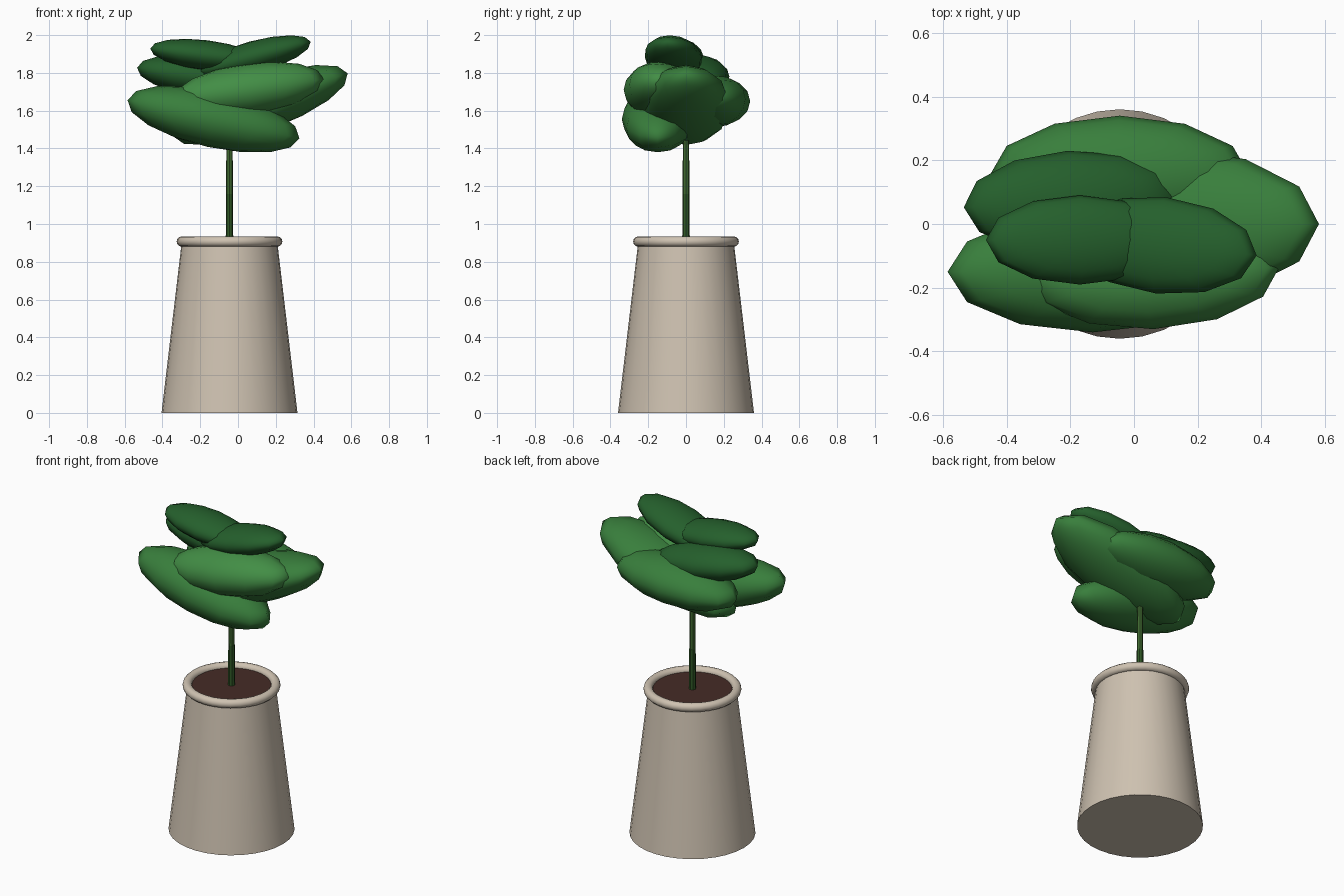
import bpy
from math import radians

if "Cube" in bpy.data.objects:
    bpy.data.objects.remove(bpy.data.objects["Cube"])

CX = -0.045  # pot axis


def material(name, rgb):
    m = bpy.data.materials.new(name)
    m.diffuse_color = (*rgb, 1)
    m.use_nodes = True
    m.node_tree.nodes["Principled BSDF"].inputs["Base Color"].default_value = m.diffuse_color
    return m


clay = material("clay", (0.62, 0.54, 0.44))
earth = material("earth", (0.06, 0.025, 0.02))
stem_dark = material("stem_dark", (0.03, 0.10, 0.02))
stem_light = material("stem_light", (0.05, 0.14, 0.03))
dark = material("leaf_dark", (0.018, 0.115, 0.025))
mid = material("leaf_mid", (0.04, 0.21, 0.045))
bright = material("leaf_bright", (0.055, 0.27, 0.06))


def finish(name, mat, angle=40):
    ob = bpy.context.object
    ob.name = name
    ob.data.materials.append(mat)
    bpy.ops.object.shade_smooth_by_angle(angle=radians(angle))
    return ob


def tapered(name, mat, r1, r2, z1, z2, sides):
    bpy.ops.mesh.primitive_cone_add(vertices=sides, radius1=r1, radius2=r2,
                                    depth=z2 - z1, location=(CX, 0, (z1 + z2) / 2))
    return finish(name, mat)


def leaf(name, mat, loc, size, tilt, turn=0):
    bpy.ops.mesh.primitive_uv_sphere_add(segments=12, ring_count=8, radius=1, location=loc,
                                         rotation=(0, radians(tilt), radians(turn)))
    bpy.context.object.scale = size
    finish(name, mat, 180)


# Pot, rim and soil
tapered("pot", clay, 0.36, 0.253, 0, 0.905, 32)
bpy.ops.mesh.primitive_torus_add(major_radius=0.253, minor_radius=0.027, major_segments=32,
                                 minor_segments=12, location=(CX, 0, 0.907))
finish("rim", clay, 180)
tapered("soil", earth, 0.24, 0.24, 0.87, 0.908, 32)

# Stem in two sections
tapered("stem_lower", stem_dark, 0.02, 0.019, 0.9, 1.16, 8)
tapered("stem_upper", stem_light, 0.018, 0.016, 1.15, 1.62, 8)

# Foliage: flattened ellipsoids, tilted along x
leaf("leaf_center", mid, (0.12, 0.0, 1.63), (0.49, 0.235, 0.14), -20)
leaf("leaf_front_low", mid, (-0.13, -0.15, 1.555), (0.466, 0.19, 0.15), 12.5)
leaf("leaf_front", bright, (0.055, -0.15, 1.71), (0.405, 0.18, 0.14), -8, 2)
leaf("leaf_back", mid, (-0.045, 0.15, 1.65), (0.41, 0.19, 0.135), -3)
leaf("leaf_upper_left", dark, (-0.20, 0.07, 1.78), (0.338, 0.16, 0.105), 8, 3)
leaf("leaf_top_left", dark, (-0.17, -0.05, 1.893), (0.297, 0.14, 0.08), 7)
leaf("leaf_top_right", dark, (0.085, -0.067, 1.884), (0.312, 0.152, 0.085), -15, -6)
